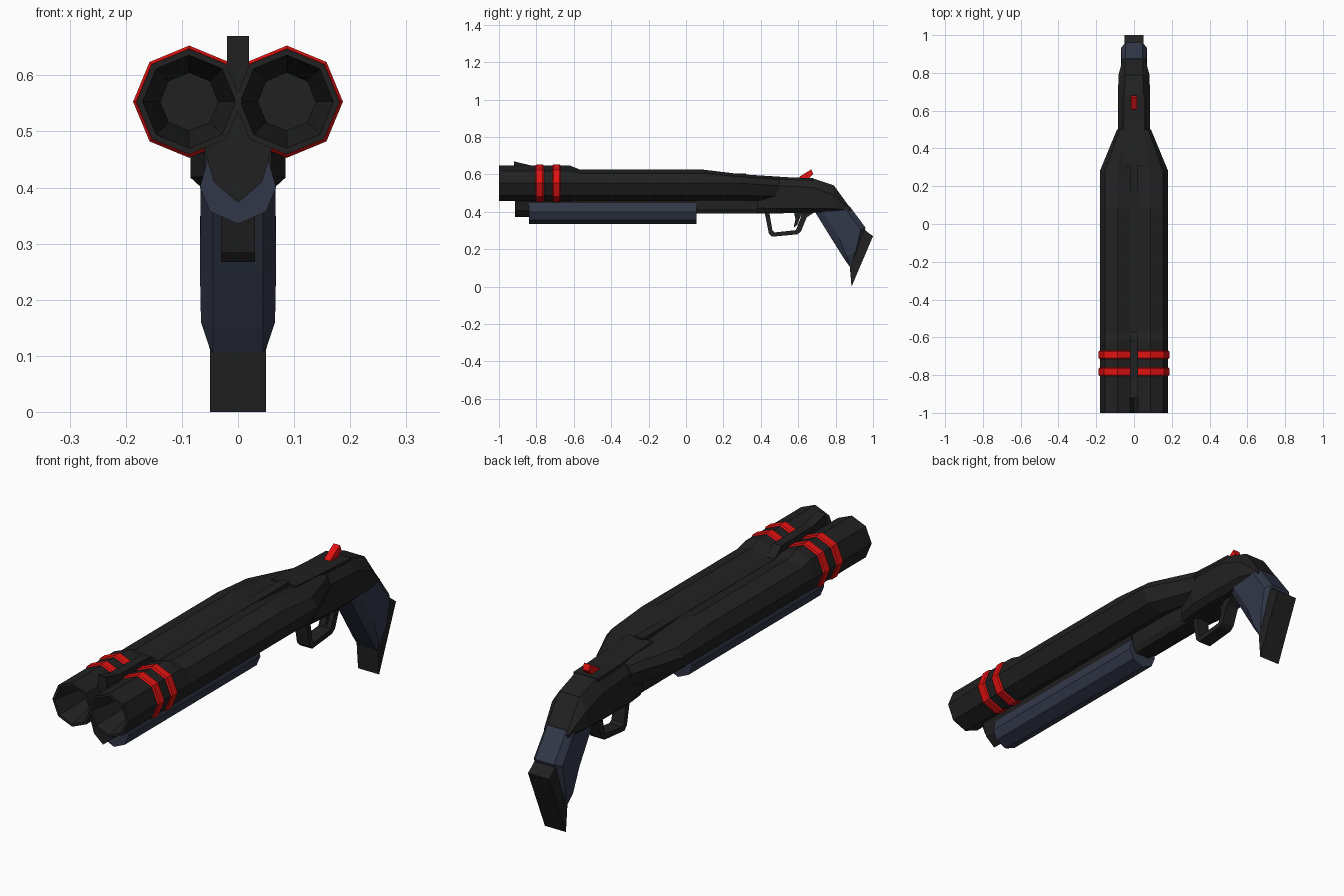
import bpy, bmesh
from math import sin, cos, pi


def material(name, rgb):
    m = bpy.data.materials.new(name)
    m.diffuse_color = (*rgb, 1)
    return m


BLACK = material("black_metal", (0.015, 0.015, 0.015))
BLUE = material("blue_grip", (0.032, 0.039, 0.066))
RED = material("red_accent", (0.75, 0.006, 0.006))


def loft(name, rings, mat, mirror=False):
    """Skin equal-length point rings and cap both ends."""
    bm = bmesh.new()
    rows = [[bm.verts.new(p) for p in r] for r in rings]
    n = len(rows[0])
    for a, b in zip(rows, rows[1:]):
        for i in range(n):
            j = (i + 1) % n
            bm.faces.new((a[i], a[j], b[j], b[i]))
    bm.faces.new(rows[0])
    bm.faces.new(rows[-1])
    bmesh.ops.recalc_face_normals(bm, faces=bm.faces)
    me = bpy.data.meshes.new(name)
    bm.to_mesh(me)
    bm.free()
    ob = bpy.data.objects.new(name, me)
    bpy.context.collection.objects.link(ob)
    me.materials.append(mat)
    if mirror:
        mod = ob.modifiers.new("Mirror", 'MIRROR')
        mod.use_clip = False
        mod.use_mirror_merge = False
    return ob


def side_plate(name, yz, w, mat):
    """Side outline extruded symmetrically across x."""
    return loft(name, [[(s * w, y, z) for y, z in yz] for s in (-1, 1)], mat)


def bar(name, half, y0, y1, mat):
    """Symmetric front outline (right half, bottom to top) run along y."""
    outline = half + [(-x, z) for x, z in reversed(half) if x > 0]
    return loft(name, [[(x, y, z) for x, z in outline] for y in (y0, y1)], mat)


def octagon(y, rx, up, down=None, cx=0.087, zc=0.553):
    down = up if down is None else down
    return [(cx + rx * cos(k * pi / 4), y,
             zc + (up if k < 4 else down) * sin(k * pi / 4)) for k in range(8)]


# Twin barrels: hollow muzzle, step down, then taper into the receiver
loft("barrels", [
    octagon(-0.84, 0.052, 0.052),
    octagon(-0.93, 0.068, 0.068),
    octagon(-1.0, 0.083, 0.083),
    octagon(-1.0, 0.094, 0.094),
    octagon(-0.62, 0.094, 0.094),
    octagon(-0.57, 0.094, 0.074, 0.092),
    octagon(0.08, 0.094, 0.074, 0.092),
    octagon(0.28, 0.094, 0.050, 0.092),
    octagon(0.50, 0.046, 0.045, 0.080, 0.044, 0.54)], BLACK, True)

# Red bands
for i, (a, b) in enumerate(((-0.805, -0.76), (-0.715, -0.67))):
    loft(f"red_band_{i + 1}", [
        octagon(a, 0.095, 0.095), octagon(a + 0.006, 0.1, 0.1),
        octagon(b - 0.006, 0.1, 0.1), octagon(b, 0.095, 0.095)], RED, True)

# Centre rib and front sight
bar("top_rib", [(0.02, 0.54), (0.02, 0.606)], -0.92, 0.32, BLACK)
side_plate("front_sight", [(-0.92, 0.59), (-0.92, 0.67), (-0.83, 0.648),
                           (-0.62, 0.645), (-0.57, 0.605), (-0.57, 0.59)],
           0.02, BLACK)

# Lower tube, sliding fore grip and rail behind it
bar("lower_tube", [(0, 0.373), (0.043, 0.41), (0.06, 0.468), (0, 0.553)],
    -0.915, 0.05, BLACK)
bar("fore_grip", [(0, 0.335), (0.05, 0.357), (0.068, 0.40), (0.055, 0.447)],
    -0.84, 0.055, BLUE)
bar("under_rail", [(0.035, 0.39), (0.05, 0.415), (0.05, 0.50)],
    0.0, 0.52, BLACK)


# Receiver
def section(y, wt, w, wb, top, shoulder, low, bottom):
    half = [(wb, bottom), (w, low), (w, shoulder), (wt, top)]
    return [(x, y, z) for x, z in half] + [(-x, y, z) for x, z in half[::-1]]


loft("receiver", [
    section(0.38, 0.04, 0.06, 0.05, 0.575, 0.53, 0.42, 0.395),
    section(0.48, 0.055, 0.085, 0.06, 0.58, 0.54, 0.418, 0.395),
    section(0.68, 0.050, 0.085, 0.06, 0.578, 0.53, 0.418, 0.395),
    section(0.79, 0.048, 0.082, 0.06, 0.542, 0.49, 0.418, 0.40),
    section(0.88, 0.048, 0.058, 0.055, 0.418, 0.412, 0.408, 0.402)], BLACK)
side_plate("top_cover", [(0.31, 0.50), (0.31, 0.60), (0.56, 0.584),
                         (0.68, 0.580), (0.68, 0.50)], 0.058, BLACK)

# Red hammer lever
side_plate("hammer_lever", [(0.60, 0.575), (0.61, 0.59), (0.67, 0.627),
                            (0.68, 0.602), (0.65, 0.57)], 0.015, RED)

# Trigger and guard
side_plate("trigger_guard", [
    (0.42, 0.40), (0.443, 0.285), (0.46, 0.267), (0.595, 0.28), (0.615, 0.295),
    (0.645, 0.37), (0.69, 0.40), (0.62, 0.40), (0.612, 0.365), (0.588, 0.302),
    (0.475, 0.29), (0.462, 0.30), (0.445, 0.40)], 0.03, BLACK)
side_plate("trigger", [(0.575, 0.41), (0.585, 0.36), (0.575, 0.315),
                       (0.595, 0.33), (0.625, 0.41)], 0.014, BLACK)


# Stock: chamfered sections running from front edge to back edge
def slab(front, back, w):
    pts = []
    for x, t in ((0.045, 0), (w, 0.2), (w, 0.85), (0.045, 1)):
        pts.append((x, *(f + (b - f) * t for f, b in zip(front, back))))
    return pts + [(-x, y, z) for x, y, z in pts[::-1]]


loft("stock", [
    slab((0.68, 0.415), (0.875, 0.43), 0.066),
    slab((0.785, 0.245), (0.96, 0.315), 0.068),
    slab((0.845, 0.15), (0.92, 0.20), 0.066),
    slab((0.875, 0.107), (0.89, 0.13), 0.05)], BLUE)
side_plate("butt_plate", [(0.955, 0.305), (0.968, 0.293), (1.0, 0.27),
                          (0.885, 0.0), (0.875, 0.115)], 0.05, BLACK)
